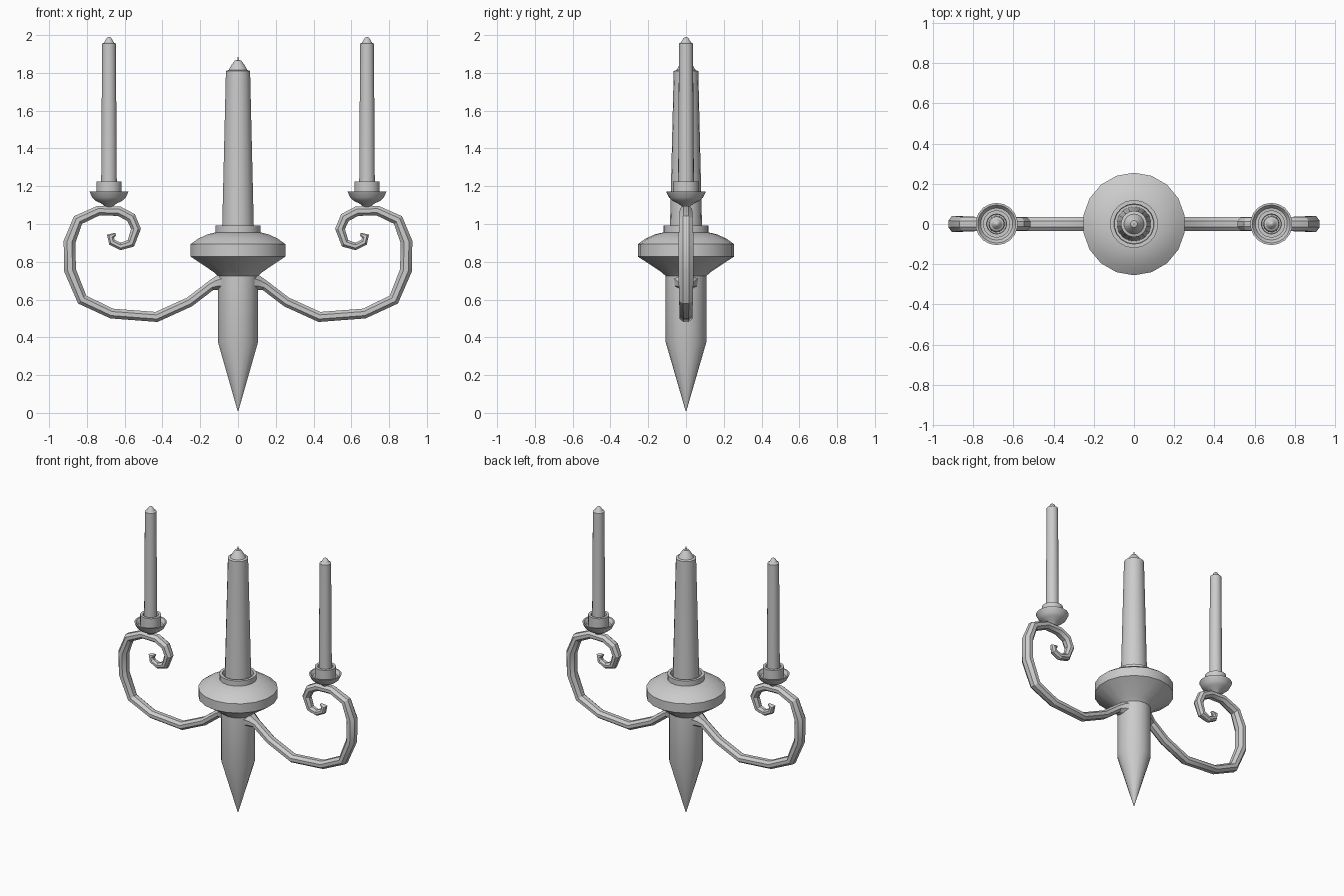
import bpy, bmesh, math
from mathutils import Vector

if "Cube" in bpy.data.objects:
    bpy.data.objects.remove(bpy.data.objects["Cube"])


def finish(name, bm):
    bmesh.ops.remove_doubles(bm, verts=bm.verts, dist=1e-5)
    bmesh.ops.recalc_face_normals(bm, faces=bm.faces)
    me = bpy.data.meshes.new(name)
    bm.to_mesh(me)
    bm.free()
    ob = bpy.data.objects.new(name, me)
    bpy.context.collection.objects.link(ob)
    bpy.ops.object.select_all(action='DESELECT')
    ob.select_set(True)
    bpy.context.view_layer.objects.active = ob
    bpy.ops.object.shade_smooth_by_angle(angle=math.radians(30))
    return ob


def skin(bm, rings):
    n = len(rings[0])
    for a, b in zip(rings, rings[1:]):
        for i in range(n):
            j = (i + 1) % n
            bm.faces.new((a[i], a[j], b[j], b[i]))
    bm.faces.new(rings[0])
    bm.faces.new(rings[-1])


def lathe(name, profile, x=0, sides=18):
    """Spin (radius, z) points around a vertical axis at x."""
    bm = bmesh.new()
    rings = []
    for r, z in profile:
        rings.append([bm.verts.new((x + r * math.cos(math.pi / 2 + i * math.tau / sides),
                                    r * math.sin(math.pi / 2 + i * math.tau / sides), z))
                      for i in range(sides)])
    skin(bm, rings)
    return finish(name, bm)


def sweep(name, path, side, sides=8):
    """Sweep an oval section along (x, z, radius) points in the y = 0 plane."""
    pts = [Vector((side * x, 0, z)) for x, z, r in path]
    bm = bmesh.new()
    rings = []
    for i, p in enumerate(pts):
        d0 = (p - pts[max(i - 1, 0)]).normalized()
        d1 = (pts[min(i + 1, len(pts) - 1)] - p).normalized()
        t = (d0 + d1).normalized()
        nrm = Vector((-t.z, 0, t.x))
        ref = d1 if d1.length else d0
        r = path[i][2] / max(t.dot(ref), 0.7)
        ry = path[i][2] * 1.36
        ring = []
        for k in range(sides):
            a = (k + 0.5) * math.tau / sides
            ring.append(bm.verts.new(p + nrm * (r * 1.05 * math.cos(a))
                                     + Vector((0, ry * math.sin(a), 0))))
        rings.append(ring)
    skin(bm, rings)
    return finish(name, bm)


# Central spike and drip pan
lathe("body", [(0.002, 0.01), (0.108, 0.375), (0.108, 0.725), (0.13, 0.745),
               (0.255, 0.828), (0.255, 0.893), (0.215, 0.922), (0.165, 0.945),
               (0.11, 0.958), (0.01, 0.958)])

# Collar with an open recess for the main candle
lathe("body_collar", [(0.01, 0.95), (0.12, 0.95), (0.12, 0.992), (0.10, 0.992),
                      (0.098, 0.965), (0.01, 0.965)])

# Main candle and wick
lathe("main_candle", [(0.086, 0.96), (0.0845, 1.0), (0.065, 1.81), (0.05, 1.815),
                      (0.036, 1.84), (0.017, 1.865), (0.003, 1.868)])
lathe("main_wick", [(0.004, 1.85), (0.003, 1.885)], sides=6)

# Scrolling arm centre line: x, z, half thickness
arm = [(0.085, 0.69, 0.05), (0.112, 0.686, 0.038), (0.143, 0.674, 0.027),
       (0.257, 0.587, 0.027), (0.431, 0.508, 0.027), (0.669, 0.526, 0.027),
       (0.825, 0.60, 0.029), (0.889, 0.754, 0.032), (0.892, 0.905, 0.032),
       (0.847, 1.021, 0.028), (0.738, 1.071, 0.026), (0.63, 1.068, 0.026),
       (0.566, 1.034, 0.026), (0.54, 0.974, 0.025), (0.567, 0.898, 0.022),
       (0.622, 0.881, 0.019), (0.667, 0.903, 0.018), (0.675, 0.935, 0.016),
       (0.648, 0.947, 0.007)]

for side, label in ((-1, "left"), (1, "right")):
    x = side * 0.683
    sweep(label + "_arm", arm, side)
    # Hollow drip dish
    lathe(label + "_dish", [(0.02, 1.09), (0.04, 1.108), (0.07, 1.122), (0.09, 1.14),
                            (0.105, 1.172), (0.095, 1.172), (0.08, 1.152), (0.01, 1.145)], x)
    # Candle socket
    lathe(label + "_socket", [(0.01, 1.14), (0.068, 1.14), (0.068, 1.225),
                              (0.05, 1.225), (0.048, 1.205), (0.01, 1.205)], x)
    # Side candle with wick tip
    lathe(label + "_candle", [(0.042, 1.2), (0.037, 1.955), (0.027, 1.96),
                              (0.012, 1.985), (0.003, 1.99)], x)
